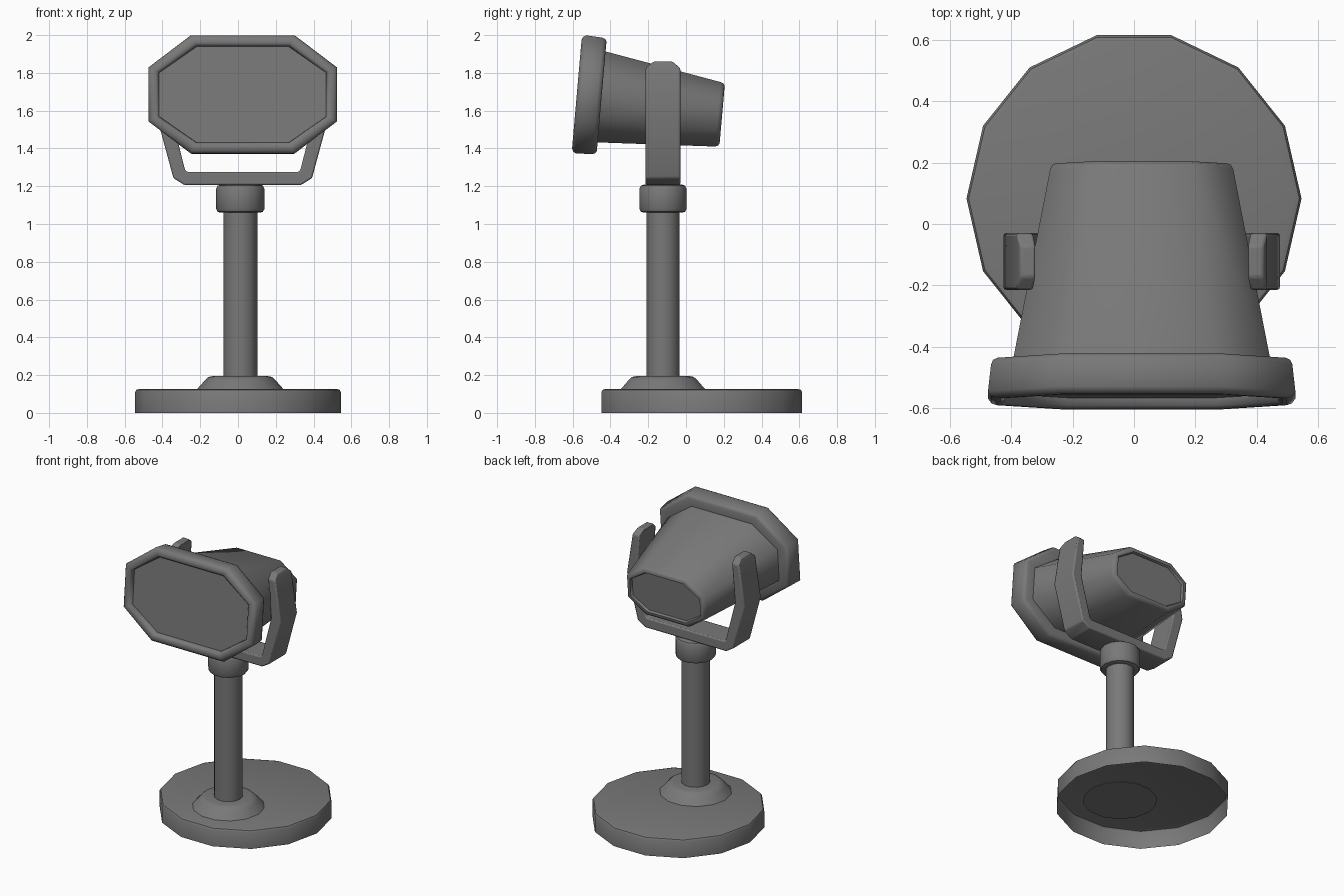
import bpy, bmesh, math
from mathutils import Matrix, Vector

old = bpy.data.objects.get("Cube")
if old:
    bpy.data.objects.remove(old, do_unlink=True)

# Single painted-metal colour
grey = bpy.data.materials.new("dark_grey_metal")
grey.use_nodes = True
colour = (0.19, 0.19, 0.19, 1)
grey.diffuse_color = colour
bsdf = next(n for n in grey.node_tree.nodes if n.type == 'BSDF_PRINCIPLED')
bsdf.inputs["Base Color"].default_value = colour
bsdf.inputs["Roughness"].default_value = 0.7


def loft(name, rings, cap_start=True, cap_end=True, angle=35, bevel=0):
    """Skin a list of equal-length point loops into one object."""
    bm = bmesh.new()
    loops = [[bm.verts.new(p) for p in ring] for ring in rings]
    n = len(loops[0])
    for a, b in zip(loops, loops[1:]):
        for i in range(n):
            j = (i + 1) % n
            bm.faces.new((a[i], a[j], b[j], b[i]))
    if cap_start:
        bm.faces.new(loops[0][::-1])
    if cap_end:
        bm.faces.new(loops[-1])
    bmesh.ops.recalc_face_normals(bm, faces=bm.faces)
    mesh = bpy.data.meshes.new(name)
    bm.to_mesh(mesh)
    bm.free()
    mesh.materials.append(grey)
    obj = bpy.data.objects.new(name, mesh)
    bpy.context.collection.objects.link(obj)
    if bevel:
        mod = obj.modifiers.new("soft_edges", 'BEVEL')
        mod.width = bevel
        mod.segments = 2
        mod.limit_method = 'ANGLE'
    bpy.ops.object.select_all(action='DESELECT')
    obj.select_set(True)
    bpy.context.view_layer.objects.active = obj
    bpy.ops.object.shade_smooth_by_angle(angle=math.radians(angle))
    return obj


def lathe(name, profile, cx, cy, sides=14, **kw):
    """Revolve (radius, height) points around a vertical axis."""
    turns = [2 * math.pi * i / sides for i in range(sides)]
    rings = [[(cx + r * math.cos(t), cy + r * math.sin(t), z) for t in turns]
             for r, z in profile]
    return loft(name, rings, **kw)


# Stand: hollow disc, flange, post and collar
POST_X, POST_Y = 0.012, -0.122
lathe("base_disc", [(0.545, 0), (0.545, 0.11), (0.538, 0.122), (0.52, 0.127)],
      0, 0.083, cap_start=False)
lathe("base_flange", [(0.233, 0.121), (0.185, 0.175), (0.168, 0.19), (0.14, 0.196)],
      POST_X, POST_Y)
lathe("post", [(0.09, 0.19), (0.09, 1.08)], POST_X, POST_Y)
lathe("collar", [(0.105, 1.06), (0.12, 1.065), (0.128, 1.08), (0.128, 1.185),
                 (0.12, 1.203), (0.1, 1.21)], POST_X, POST_Y)

# Yoke: inner x, inner z, outer x, outer z, half depth from tip to the bottom
HEAD_X = 0.025
stations = [
    (0.345, 1.86, 0.395, 1.86, 0.05),
    (0.353, 1.825, 0.407, 1.825, 0.092),
    (0.375, 1.56, 0.45, 1.55, 0.092),
    (0.305, 1.285, 0.367, 1.243, 0.092),
    (0.292, 1.275, 0.308, 1.206, 0.092),
]


def yoke_ring(side, ix, iz, ox, oz, d):
    x = lambda v: HEAD_X + side * v
    return [(x(ix), POST_Y - d, iz), (x(ox), POST_Y - d, oz),
            (x(ox), POST_Y + d, oz), (x(ix), POST_Y + d, iz)]


loft("yoke", [yoke_ring(-1, *s) for s in stations]
     + [yoke_ring(1, *s) for s in reversed(stations)], bevel=0.012)

# Lamp head: long octagons along an axis tilted slightly upward at the front
frame = Matrix.Translation((HEAD_X, -0.578, 1.688)) @ Matrix.Rotation(math.radians(-5), 4, 'X')


def octagon(depth, w, h, drop=0):
    fx, fz = w * 0.55, h * 0.455
    quarter = [(w, fz), (fx, h)]
    right = [(w, -fz)] + quarter
    pts = right + [(-fx, h), (-w, fz), (-w, -fz), (-fx, -h), (fx, -h)]
    return [frame @ Vector((x, depth, z - drop)) for x, z in pts]


loft("front_bezel", [octagon(*s) for s in [
    (0.035, 0.442, 0.255), (0.01, 0.445, 0.258), (0, 0.457, 0.27),
    (0, 0.472, 0.288), (0.006, 0.488, 0.304), (0.022, 0.5, 0.314),
    (0.11, 0.49, 0.309), (0.125, 0.483, 0.303), (0.132, 0.468, 0.29),
    (0.132, 0.4, 0.23)]], angle=55)
loft("lamp_body", [octagon(*s) for s in [
    (0.12, 0.42, 0.243, 0.003), (0.755, 0.298, 0.171, 0.042),
    (0.77, 0.291, 0.164, 0.042), (0.776, 0.278, 0.151, 0.042),
    (0.776, 0.266, 0.139, 0.042), (0.76, 0.26, 0.133, 0.042)]], angle=55)
